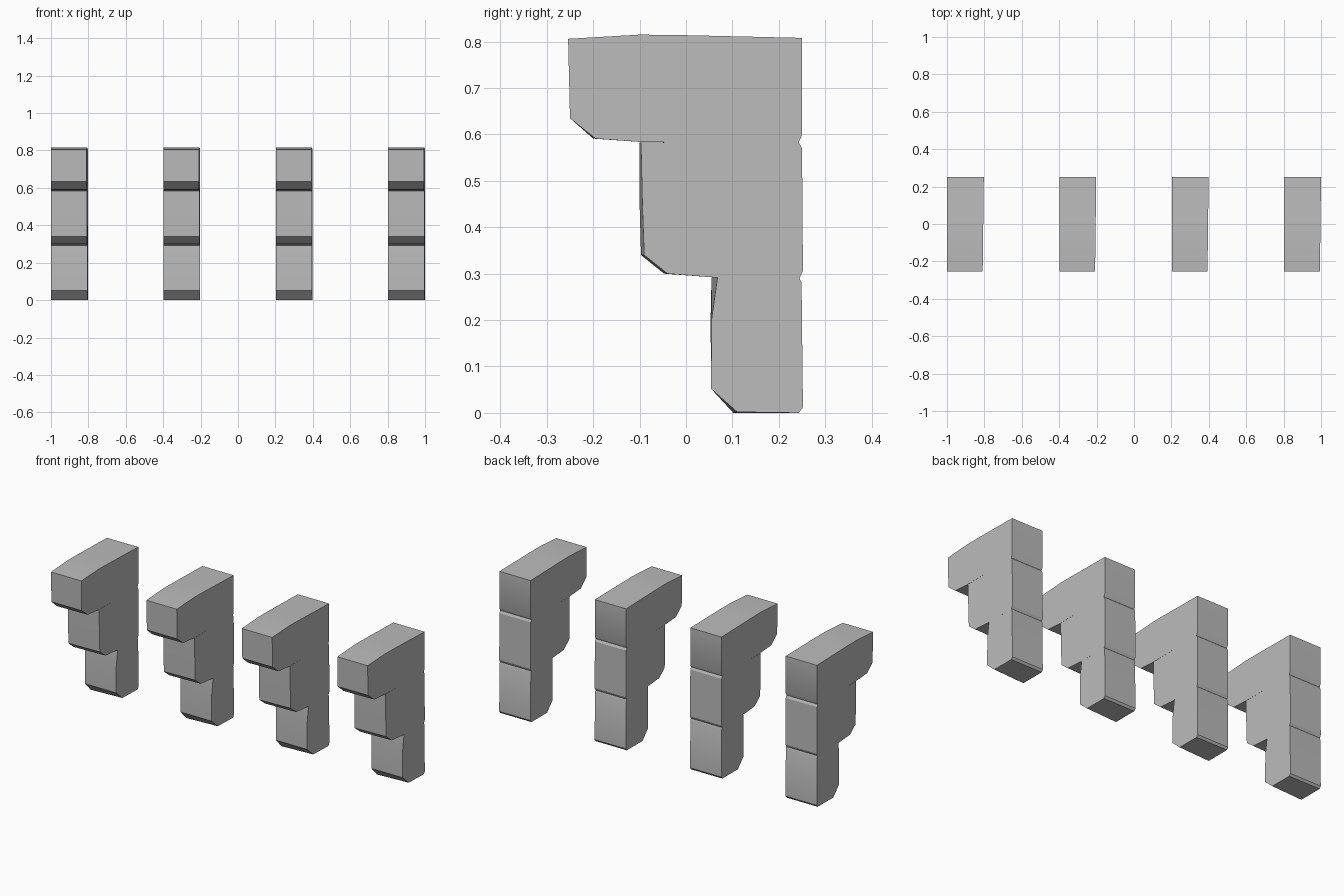
import bpy
import bmesh
from math import radians

cube = bpy.data.objects.get("Cube")
if cube:
    bpy.data.objects.remove(cube, do_unlink=True)

stone = bpy.data.materials.new("grey_stone")
stone.use_nodes = True
grey = (0.5, 0.5, 0.5, 1)
stone.diffuse_color = grey
stone.node_tree.nodes["Principled BSDF"].inputs["Base Color"].default_value = grey

WIDTH, STEP, COUNT = 0.197, 0.601, 4
BACK = 0.25


def stone_block(name, left_edge, profile, worn):
    """Loft a (y, z) side profile across the width; worn shifts points on the +x side."""
    bm = bmesh.new()
    plain, chipped = [], []
    for i, (y, z) in enumerate(profile):
        dy, dz = worn.get(i, (0, 0))
        # the +x side narrows slightly towards the front
        narrow = 0.012 * (BACK - y) if y < BACK else 0
        plain.append(bm.verts.new((left_edge, y, z)))
        chipped.append(bm.verts.new((left_edge + WIDTH - narrow, y + dy, z + dz)))
    bm.faces.new(plain)
    bm.faces.new(chipped[::-1])
    n = len(profile)
    for i in range(n):
        j = (i + 1) % n
        bm.faces.new((plain[i], chipped[i], chipped[j], plain[j]))
    bmesh.ops.recalc_face_normals(bm, faces=bm.faces[:])
    mesh = bpy.data.meshes.new(name)
    bm.to_mesh(mesh)
    bm.free()
    mesh.materials.append(stone)
    block = bpy.data.objects.new(name, mesh)
    bpy.context.collection.objects.link(block)
    bpy.ops.object.select_all(action="DESELECT")
    block.select_set(True)
    bpy.context.view_layer.objects.active = block
    bpy.ops.object.shade_smooth_by_angle(angle=radians(25))


# Side profiles run from the top front corner, down the front and up the back
upper = [(-0.254, 0.806), (-0.25, 0.635), (-0.2, 0.591), (-0.1, 0.584),
         (0.243, 0.583), (BACK, 0.599), (BACK, 0.808),
         (-0.01, 0.814), (-0.1, 0.815)]
middle = [(-0.1, 0.583), (-0.1, 0.45), (-0.097, 0.34), (-0.047, 0.3),
          (0.06, 0.292), (0.245, 0.291), (0.252, 0.305),
          (0.25, 0.57), (0.242, 0.584)]
lower = [(0.055, 0.292), (0.053, 0.2), (0.054, 0.052), (0.102, 0.0),
         (0.243, 0.0), (0.252, 0.012), (0.249, 0.28), (0.244, 0.292)]

# A row of stepped corbels, each made of three blocks
for k in range(COUNT):
    edge = -1 + k * STEP
    stone_block(f"corbel_{k + 1}_upper_block", edge, upper, {2: (0.005, 0)})
    stone_block(f"corbel_{k + 1}_middle_block", edge, middle,
                {0: (0.003, 0), 1: (0.006, 0), 2: (0.007, 0), 3: (0.007, 0)})
    stone_block(f"corbel_{k + 1}_lower_block", edge, lower,
                {0: (0.013, 0), 1: (0.002, 0), 3: (0.008, 0.002)})
